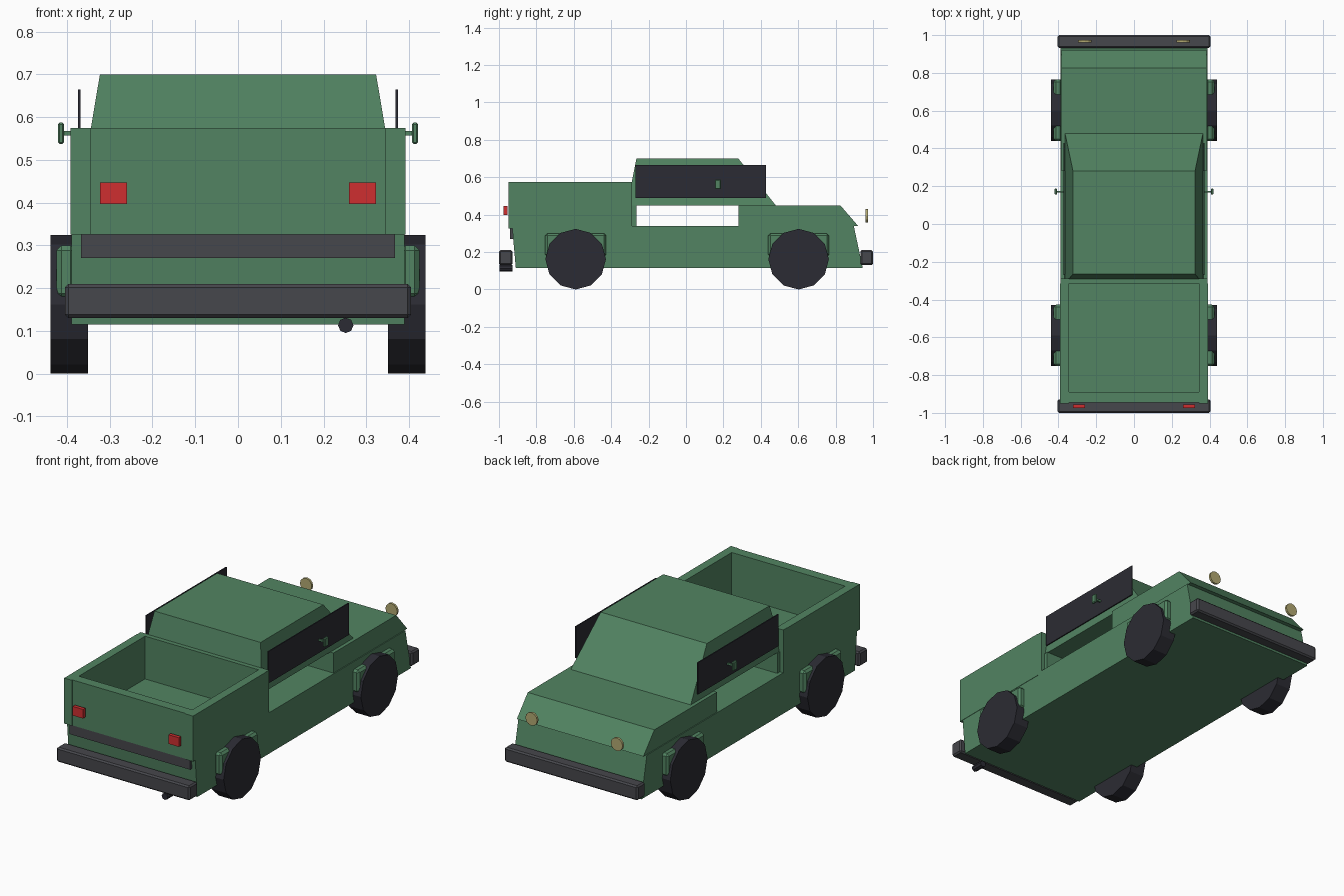
import bpy, bmesh, math
from mathutils import Matrix, Vector

cube = bpy.data.objects.get("Cube")
if cube:
    bpy.data.objects.remove(cube, do_unlink=True)


def material(name, r, g, b):
    m = bpy.data.materials.new(name)
    m.use_nodes = True
    m.diffuse_color = (r, g, b, 1)
    m.node_tree.nodes["Principled BSDF"].inputs["Base Color"].default_value = (r, g, b, 1)
    return m


green = material("body green", 0.084, 0.231, 0.122)
grey = material("bumper grey", 0.062, 0.063, 0.072)
dark = material("rubber and glass dark", 0.024, 0.024, 0.033)
red = material("tail light red", 0.62, 0.028, 0.03)
cream = material("headlight cream", 0.45, 0.40, 0.17)


def finish(name, bm, mat):
    bmesh.ops.recalc_face_normals(bm, faces=bm.faces)
    me = bpy.data.meshes.new(name)
    bm.to_mesh(me)
    bm.free()
    me.materials.append(mat)
    ob = bpy.data.objects.new(name, me)
    bpy.context.collection.objects.link(ob)
    return ob


def box(name, x, y, z, mat, bevel=0):
    """Box from (min, max) ranges on each axis."""
    bm = bmesh.new()
    bmesh.ops.create_cube(bm, size=1)
    for v in bm.verts:
        v.co = [r[0] if c < 0 else r[1] for c, r in zip(v.co, (x, y, z))]
    if bevel:
        bmesh.ops.bevel(bm, geom=bm.edges[:], offset=bevel, segments=1, affect='EDGES')
    return finish(name, bm, mat)


def extruded(name, profile, half, mat):
    """Side profile of (y, z) points, extruded across x."""
    bm = bmesh.new()
    f = bm.faces.new([bm.verts.new((-half, y, z)) for y, z in profile])
    new = bmesh.ops.extrude_face_region(bm, geom=[f])["geom"]
    for v in new:
        if isinstance(v, bmesh.types.BMVert):
            v.co.x = half
    return finish(name, bm, mat)


def cylinder(name, centre, radius, length, axis, sides, mat):
    """Cylinder along the X or Y axis with a corner pointing up."""
    bm = bmesh.new()
    bmesh.ops.create_cone(bm, cap_ends=True, segments=sides, radius1=radius,
                          radius2=radius, depth=length)
    turn = Matrix.Rotation(math.pi / 2, 4, 'Y' if axis == 'X' else 'X')
    bmesh.ops.transform(bm, matrix=Matrix.Translation(Vector(centre)) @ turn, verts=bm.verts)
    return finish(name, bm, mat)


def span(a, b, side):
    return tuple(sorted((a * side, b * side)))


# Lower body and hood
extruded("lower_body", [(-0.91, 0.115), (0.945, 0.115), (0.897, 0.34), (-0.93, 0.34)], 0.39, green)
extruded("hood", [(0.28, 0.34), (0.92, 0.34), (0.825, 0.45), (0.28, 0.45)], 0.385, green)

# Tapered cabin floating over the open door gap
bm = bmesh.new()
bmesh.ops.create_cube(bm, size=1)
for v in bm.verts:
    top, front = v.co.z > 0, v.co.y > 0
    y = (0.28 if top else 0.48) if front else (-0.265 if top else -0.315)
    v.co = (math.copysign(0.323 if top else 0.365, v.co.x), y, 0.70 if top else 0.45)
finish("cabin", bm, green)
box("cabin_rear_base", (-0.37, 0.37), (-0.315, -0.265), (0.34, 0.45), green)

# Open cargo bed
box("bed_front_panel", (-0.39, 0.39), (-0.315, -0.288), (0.335, 0.575), green)
box("tailgate", (-0.345, 0.345), (-0.945, -0.89), (0.325, 0.575), green)
box("tailgate_strip", (-0.367, 0.367), (-0.94, -0.91), (0.27, 0.325), grey)

# Bumpers and exhaust
for end, y in (("front", (0.932, 1.0)), ("rear", (-1.0, -0.928))):
    box(end + "_bumper", (-0.405, 0.405), y, (0.13, 0.21), grey, 0.008)
cylinder("exhaust_pipe", (0.252, -0.962, 0.113), 0.018, 0.07, 'Y', 8, dark)

# Parts repeated on both sides
for label, s in (("left", 1), ("right", -1)):
    box(label + "_bed_wall", span(0.345, 0.392, s), (-0.95, -0.315), (0.325, 0.575), green)
    box(label + "_window", span(0.368, 0.374, s), (-0.27, 0.428), (0.49, 0.665), dark)
    box(label + "_mirror", span(0.407, 0.421, s), (0.155, 0.187), (0.537, 0.587), green, 0.004)
    box(label + "_mirror_arm", span(0.37, 0.41, s), (0.166, 0.176), (0.557, 0.567), green)
    box(label + "_tail_light", span(0.26, 0.323, s), (-0.975, -0.955), (0.397, 0.447), red)
    cylinder(label + "_headlight", (0.26 * s, 0.967, 0.393), 0.036, 0.012, 'Y', 12, cream)
    for end, y in (("front", 0.602), ("rear", -0.59)):
        box(f"{label}_{end}_fender", span(0.38, 0.425, s), (y - 0.163, y + 0.163),
            (0.175, 0.30), green, 0.012)
        cylinder(f"{label}_{end}_wheel", (0.395 * s, y, 0.162), 0.162, 0.088, 'X', 12, dark)
